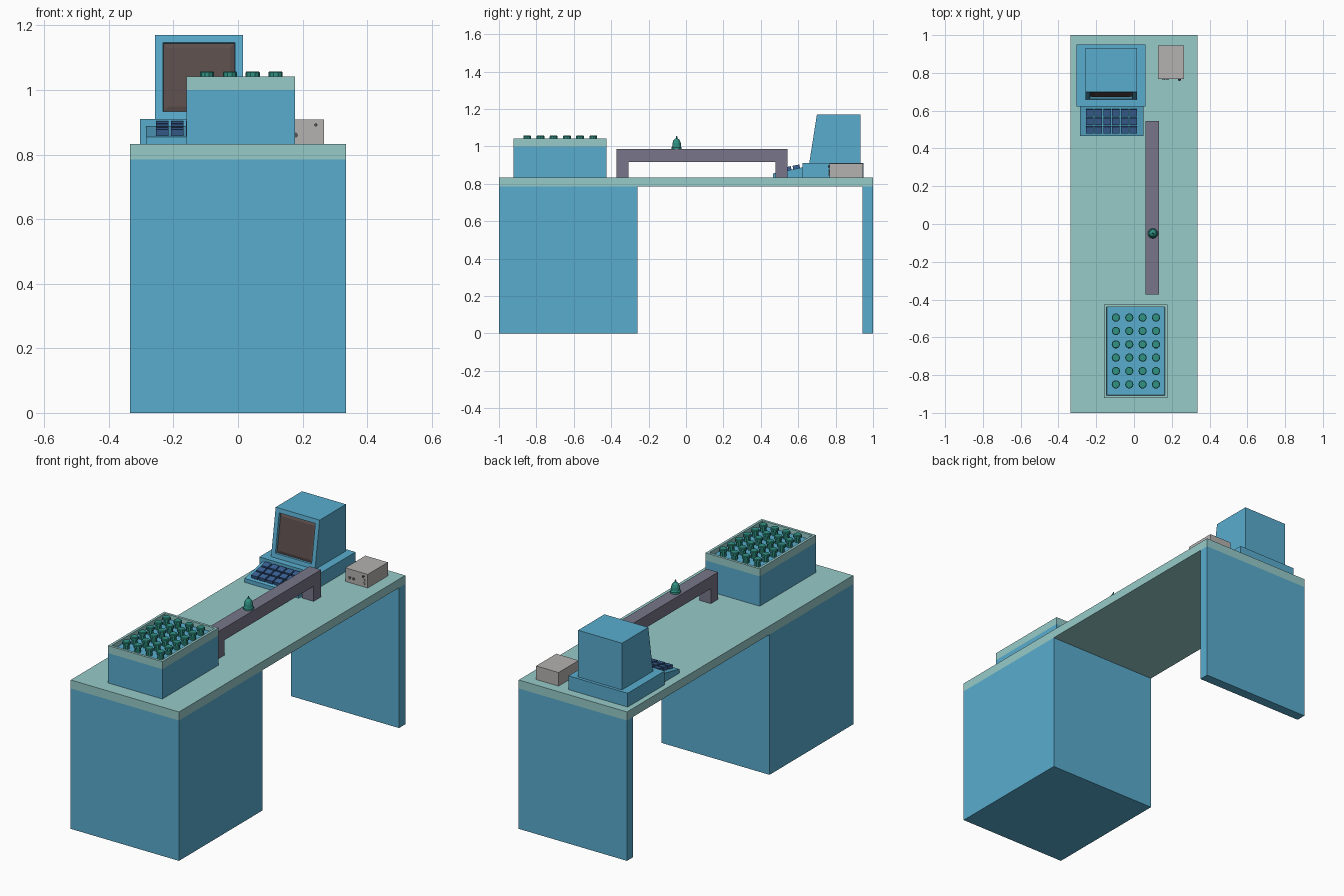
import bpy, bmesh, math
from mathutils import Matrix, Vector

if "Cube" in bpy.data.objects:
    bpy.data.objects.remove(bpy.data.objects["Cube"])


def mat(name, rgb):
    lin = [((c / 255 + 0.055) / 1.055) ** 2.4 for c in rgb]
    m = bpy.data.materials.new(name)
    m.diffuse_color = (*lin, 1)
    m.use_nodes = True
    m.node_tree.nodes["Principled BSDF"].inputs["Base Color"].default_value = m.diffuse_color
    return m


BLUE = mat("panel blue", (89, 172, 206))
PALE = mat("pale teal", (150, 203, 201))
TEAL = mat("deep teal", (48, 146, 132))
BEAM = mat("purple grey", (120, 118, 138))
KEY = mat("key blue", (58, 98, 150))
SCREEN = mat("screen brown", (92, 78, 76))
GREY = mat("light grey", (181, 178, 177))
DARK = mat("dark grey", (85, 84, 86))


def finish(name, bm, *mats):
    bmesh.ops.recalc_face_normals(bm, faces=bm.faces)
    me = bpy.data.meshes.new(name)
    bm.to_mesh(me)
    bm.free()
    for m in mats:
        me.materials.append(m)
    ob = bpy.data.objects.new(name, me)
    bpy.context.collection.objects.link(ob)
    return ob


def prism_bm(profile, x0, x1):
    """Extrude a (y, z) outline along x."""
    bm = bmesh.new()
    f = bm.faces.new([bm.verts.new((x0, y, z)) for y, z in profile])
    ext = bmesh.ops.extrude_face_region(bm, geom=[f])
    vs = [g for g in ext["geom"] if isinstance(g, bmesh.types.BMVert)]
    bmesh.ops.translate(bm, verts=vs, vec=(x1 - x0, 0, 0))
    bmesh.ops.recalc_face_normals(bm, faces=bm.faces)
    return bm


def box_bm(x0, x1, y0, y1, z0, z1):
    return prism_bm([(y0, z0), (y1, z0), (y1, z1), (y0, z1)], x0, x1)


def inset(bm, face, thickness, push=0):
    """Inset a face, then move the inner face along its normal."""
    bm.normal_update()
    n = face.normal.copy()
    bmesh.ops.inset_region(bm, faces=[face], thickness=thickness)
    bmesh.ops.translate(bm, verts=face.verts[:], vec=n * push)


def facing(bm, d):
    bm.normal_update()
    return max(bm.faces, key=lambda f: f.normal.dot(Vector(d)))


def lathe(bm, profile, segs, matrix):
    """Stack of cones through (radius, height) points."""
    rings = [[bm.verts.new(matrix @ Vector((r * math.cos(2 * math.pi * i / segs),
                                            r * math.sin(2 * math.pi * i / segs), h)))
              for i in range(segs)] for r, h in profile]
    for a, b in zip(rings, rings[1:]):
        for i in range(segs):
            j = (i + 1) % segs
            bm.faces.new((a[i], a[j], b[j], b[i]))
    bm.faces.new(rings[0][::-1])
    bm.faces.new(rings[-1])


TOP = 0.833

# Desk
finish("desk_top", box_bm(-0.335, 0.335, -1, 1, 0.785, TOP), PALE)
finish("desk_cabinet", box_bm(-0.335, 0.335, -1, -0.26, 0, 0.785), BLUE)
finish("desk_end_panel", box_bm(-0.335, 0.335, 0.945, 1, 0, 0.785), BLUE)

# Sample tray: blue body, pale rim with sunken blue floor
finish("tray_body", box_bm(-0.159, 0.177, -0.921, -0.425, TOP, 1.0), BLUE)
bm = box_bm(-0.159, 0.177, -0.921, -0.425, 1.0, 1.042)
floor = facing(bm, (0, 0, 1))
inset(bm, floor, 0.02)
inset(bm, floor, 0.001, -0.026)
floor.material_index = 1
finish("tray_rim", bm, PALE, BLUE)

# Capped tubes in the tray
bm = bmesh.new()
for i in range(4):
    for j in range(6):
        lathe(bm, [(0.016, 1.015), (0.016, 1.042), (0.022, 1.042), (0.022, 1.054), (0.019, 1.058)],
              10, Matrix.Translation((-0.096 + 0.0708 * i, -0.849 + 0.0707 * j, 0)))
finish("tray_tubes", bm, TEAL)

# Raised bridge
y0, y1 = -0.372, 0.544
finish("bridge", prism_bm([(y0, TOP), (y0 + 0.064, TOP), (y0 + 0.064, 0.917), (y1 - 0.066, 0.917),
                           (y1 - 0.066, TOP), (y1, TOP), (y1, 0.985), (y0, 0.985)],
                          0.062, 0.133), BEAM)

# Bell on the bridge
bm = bmesh.new()
lathe(bm, [(0.027, 0.985), (0.027, 0.995), (0.023, 1.0), (0.022, 1.018), (0.018, 1.031), (0.010, 1.04),
           (0.004, 1.043), (0.004, 1.05), (0.002, 1.056)],
      12, Matrix.Translation((0.1, -0.05, 0)))
finish("bell", bm, TEAL)

# Computer base and monitor with sunken screen
finish("computer_base", box_bm(-0.304, 0.062, 0.622, 0.95, TOP, 0.91), BLUE)
bm = prism_bm([(0.659, 0.91), (0.933, 0.91), (0.933, 1.171), (0.70, 1.171)], -0.257, 0.015)
face = facing(bm, (0, -1, 0))
inset(bm, face, 0.034)
inset(bm, face, 0.003, -0.012)
face.material_index = 1
inset(bm, face, 0.02, 0.005)
for f in bm.faces:
    if f is not face and any(e in face.edges[:] for e in f.edges):
        f.material_index = 1
finish("monitor", bm, BLUE, SCREEN)

# Sloped keyboard with 6 x 3 keys
finish("keyboard", prism_bm([(0.465, TOP), (0.624, TOP), (0.624, 0.888), (0.465, 0.855)], -0.285, 0.05), BLUE)
bm = bmesh.new()
slope = math.atan2(0.033, 0.159)
for i in range(6):
    for j in range(3):
        y = 0.499 + 0.0455 * j
        z = 0.855 + (y - 0.465) * math.tan(slope) + 0.007
        bmesh.ops.create_cube(bm, size=1, matrix=Matrix.Translation((-0.235 + 0.0464 * i, y, z))
                              @ Matrix.Rotation(slope, 4, "X") @ Matrix.Diagonal((0.039, 0.037, 0.024, 1)))
finish("keyboard_keys", bm, KEY)

# Small grey device with knobs and sockets
finish("device_box", box_bm(0.127, 0.266, 0.767, 0.945, TOP, 0.909), GREY)


def studs(name, spots, material):
    bm = bmesh.new()
    for x, z, r, d in spots:
        lathe(bm, [(r, -0.001), (r, d)], 10,
              Matrix.Translation((x, 0.767, z)) @ Matrix.Rotation(math.pi / 2, 4, "X"))
    finish(name, bm, material)


studs("device_switch", [(0.241, 0.892, 0.005, 0.009)], DARK)
studs("device_knobs", [(0.241, 0.87, 0.008, 0.004), (0.241, 0.851, 0.008, 0.004)], GREY)
studs("device_sockets", [(0.155, 0.86, 0.008, 0.002), (0.178, 0.86, 0.008, 0.002)], DARK)
